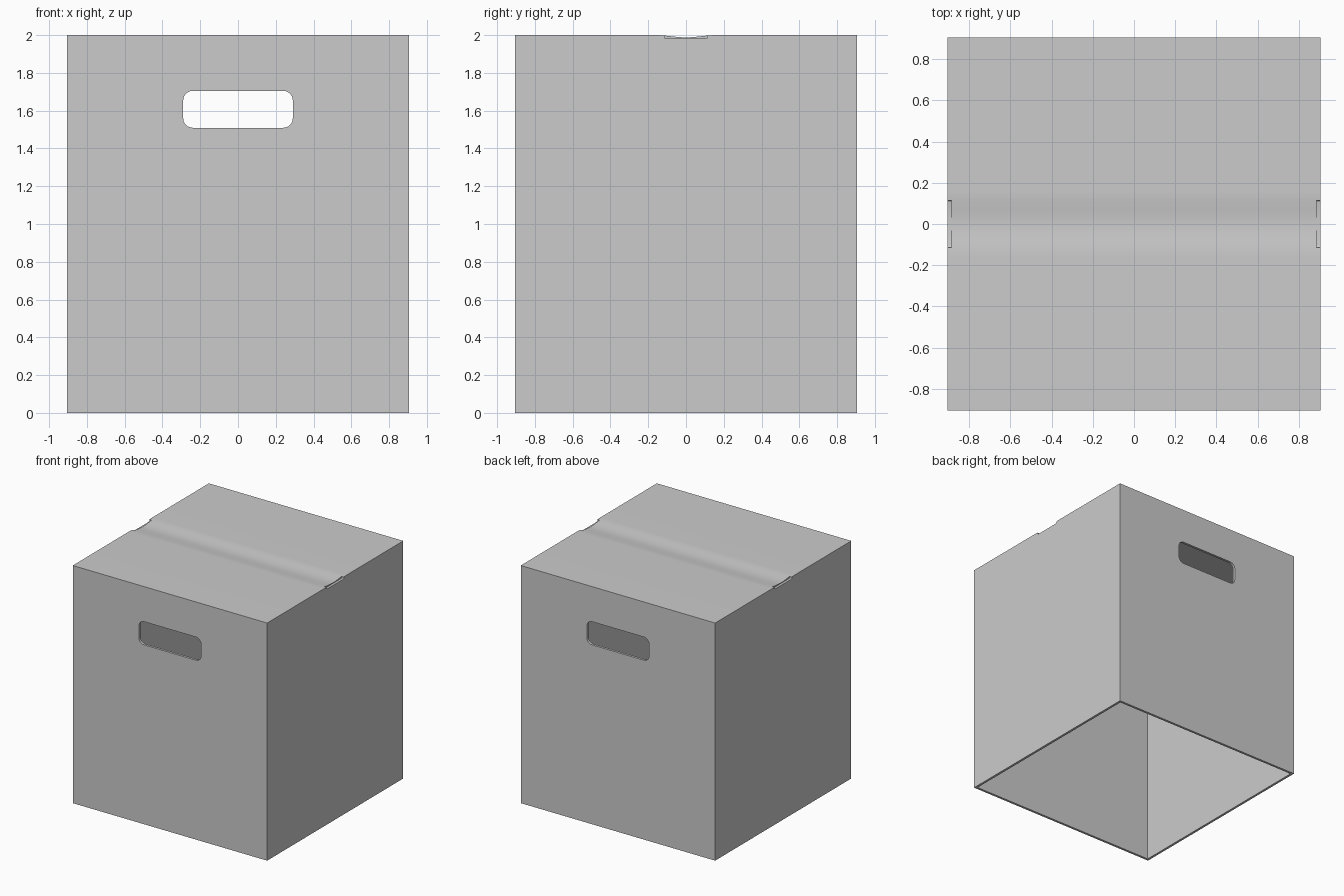
import bpy, bmesh, math

cube = bpy.data.objects.get("Cube")
if cube:
    bpy.data.objects.remove(cube, do_unlink=True)

HALF, TOP, WALL = 0.905, 2.0, 0.02


def extrude_profile(name, points, depth):
    """Closed solid from a 3D outline, swept along the depth vector."""
    bm = bmesh.new()
    face = bm.faces.new([bm.verts.new(p) for p in points])
    swept = bmesh.ops.extrude_face_region(bm, geom=[face])["geom"]
    verts = [v for v in swept if isinstance(v, bmesh.types.BMVert)]
    bmesh.ops.translate(bm, verts=verts, vec=depth)
    bmesh.ops.recalc_face_normals(bm, faces=bm.faces)
    mesh = bpy.data.meshes.new(name)
    bm.to_mesh(mesh)
    bm.free()
    obj = bpy.data.objects.new(name, mesh)
    bpy.context.collection.objects.link(obj)
    return obj


def body_outline(half, bottom, top, x):
    """Square section whose top edge dips in a shallow soft crease."""
    width, depth, steps = 0.16, 0.012, 16
    points = [(x, -half, bottom), (x, -half, top)]
    for i in range(steps + 1):
        t = 2 * i / steps - 1
        dip = depth * (1 + math.cos(math.pi * t)) / 2
        points.append((x, t * width, top - dip))
    return points + [(x, half, top), (x, half, bottom)]


def rounded_rect(width, height, radius, steps=6):
    points = []
    for corner, (sx, sz) in enumerate([(1, 1), (-1, 1), (-1, -1), (1, -1)]):
        for i in range(steps + 1):
            a = math.pi / 2 * (corner + i / steps)
            points.append((sx * (width / 2 - radius) + radius * math.cos(a),
                           sz * (height / 2 - radius) + radius * math.sin(a)))
    return points


# Box shell, open underneath
box = extrude_profile("storage_box", body_outline(HALF, 0, TOP, -HALF), (2 * HALF, 0, 0))
inside = HALF - WALL
cutters = [extrude_profile("cavity_cutter", body_outline(inside, -0.1, TOP - WALL, -inside),
                           (2 * inside, 0, 0))]

# Hand holes through the front and back walls
hole = [(x, -1.2, z + 1.607) for x, z in rounded_rect(0.58, 0.195, 0.05)]
cutters.append(extrude_profile("hand_hole_cutter", hole, (0, 2.4, 0)))

# Shallow notches in the top edge of the side walls
for side in (-1, 1):
    notch = [(side * inside, y, z + TOP + 0.03) for y, z in rounded_rect(0.23, 0.096, 0.01, 3)]
    cutters.append(extrude_profile("edge_notch_cutter", notch, (side * 0.1, 0, 0)))

for cutter in cutters:
    cutter.hide_render = True
    mod = box.modifiers.new(cutter.name, "BOOLEAN")
    mod.operation, mod.solver, mod.object = "DIFFERENCE", "EXACT", cutter

# Bake the cuts and drop the cutters
bpy.ops.object.select_all(action="DESELECT")
box.select_set(True)
bpy.context.view_layer.objects.active = box
for mod in list(box.modifiers):
    bpy.ops.object.modifier_apply(modifier=mod.name)
for cutter in cutters:
    bpy.data.objects.remove(cutter, do_unlink=True)

# Single plain grey finish
grey = bpy.data.materials.new("plain_grey")
grey.use_nodes = True
colour = (0.6, 0.6, 0.6, 1)
grey.diffuse_color = colour
grey.node_tree.nodes["Principled BSDF"].inputs["Base Color"].default_value = colour
box.data.materials.clear()
box.data.materials.append(grey)
bpy.ops.object.shade_smooth_by_angle(angle=math.radians(30))
